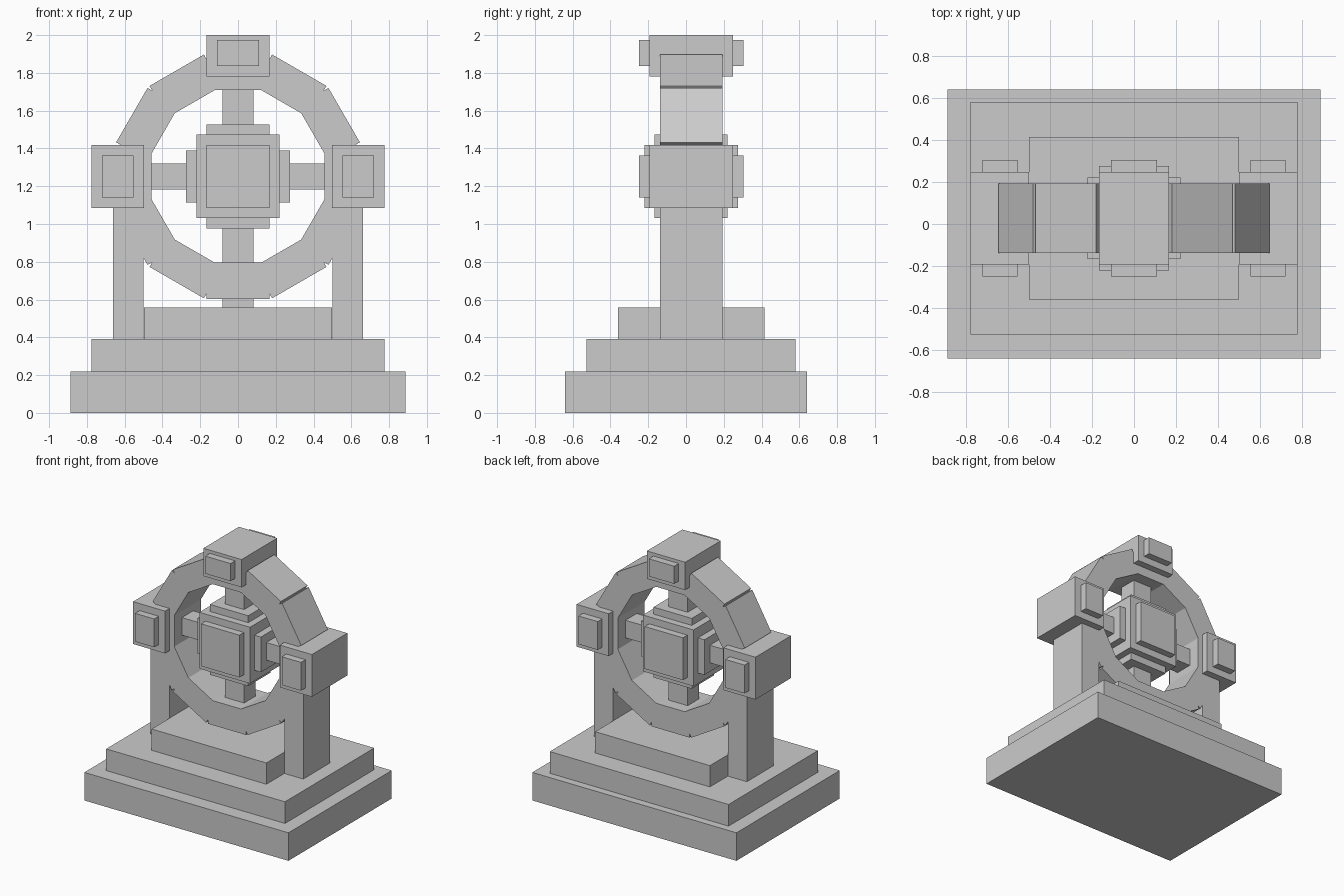
import bpy
import math
from mathutils import Matrix

if "Cube" in bpy.data.objects:
    bpy.data.objects.remove(bpy.data.objects["Cube"])

grey = bpy.data.materials.new("plain grey")
grey.diffuse_color = (0.6, 0.6, 0.6, 1)
grey.use_nodes = True
grey.node_tree.nodes["Principled BSDF"].inputs["Base Color"].default_value = grey.diffuse_color

CY = 0.0275   # depth centre of everything above the plinth
CZ = 1.252    # height of the ring centre


def box(name, x, y, z, matrix=None):
    """Box from (min, max) pairs, optionally transformed."""
    corners = [(a, b, c) for a in x for b in y for c in z]
    faces = [(0, 1, 3, 2), (4, 6, 7, 5), (0, 4, 5, 1),
             (2, 3, 7, 6), (0, 2, 6, 4), (1, 5, 7, 3)]
    mesh = bpy.data.meshes.new(name)
    mesh.from_pydata(corners, [], faces)
    if matrix:
        mesh.transform(matrix)
    mesh.materials.append(grey)
    obj = bpy.data.objects.new(name, mesh)
    bpy.context.collection.objects.link(obj)
    return obj


def sym(half, centre=0.0):
    return (centre - half, centre + half)


# Stepped base
box("base_plinth", sym(0.886), sym(0.64), (0, 0.22))
box("base_middle_step", sym(0.776), sym(0.553, CY), (0.22, 0.39))
box("base_top_step", sym(0.498), sym(0.387, CY), (0.39, 0.557))

# Ring of twelve straight segments
for i in range(12):
    turn = Matrix.Translation((0, CY, CZ)) @ Matrix.Rotation(math.radians(30 * i), 4, 'Y')
    box("ring_segment", sym(0.166), sym(0.165), (0.457, 0.649), turn)

# Side posts and clamp blocks with raised plates front and back
for side, s in (("left", -1), ("right", 1)):
    box(side + "_post", sym(0.082, s * 0.581), sym(0.165, CY), (0.39, 1.12))
    box(side + "_clamp", sym(0.139, s * 0.637), sym(0.22, CY), sym(0.166, CZ))
    box(side + "_clamp_plate", sym(0.083, s * 0.637), sym(0.276, CY), sym(0.111, CZ))
box("top_clamp", sym(0.166), sym(0.22, CY), (1.782, 2.0))
box("top_clamp_plate", sym(0.11), sym(0.276, CY), (1.837, 1.975))

# Central hub with a raised plate on every face
box("hub", sym(0.22), sym(0.193, CY), sym(0.221, CZ))
box("hub_depth_plate", sym(0.166), sym(0.248, CY), sym(0.166, CZ))
box("hub_side_plate", sym(0.276), sym(0.138, CY), sym(0.138, CZ))
box("hub_upright_plate", sym(0.166), sym(0.138, CY), sym(0.276, CZ))

# Spokes holding the hub in the ring
box("upright_spoke", sym(0.083), sym(0.07, CY), (0.557, 1.8))
box("cross_spoke", sym(0.52), sym(0.07, CY), sym(0.069, CZ))
